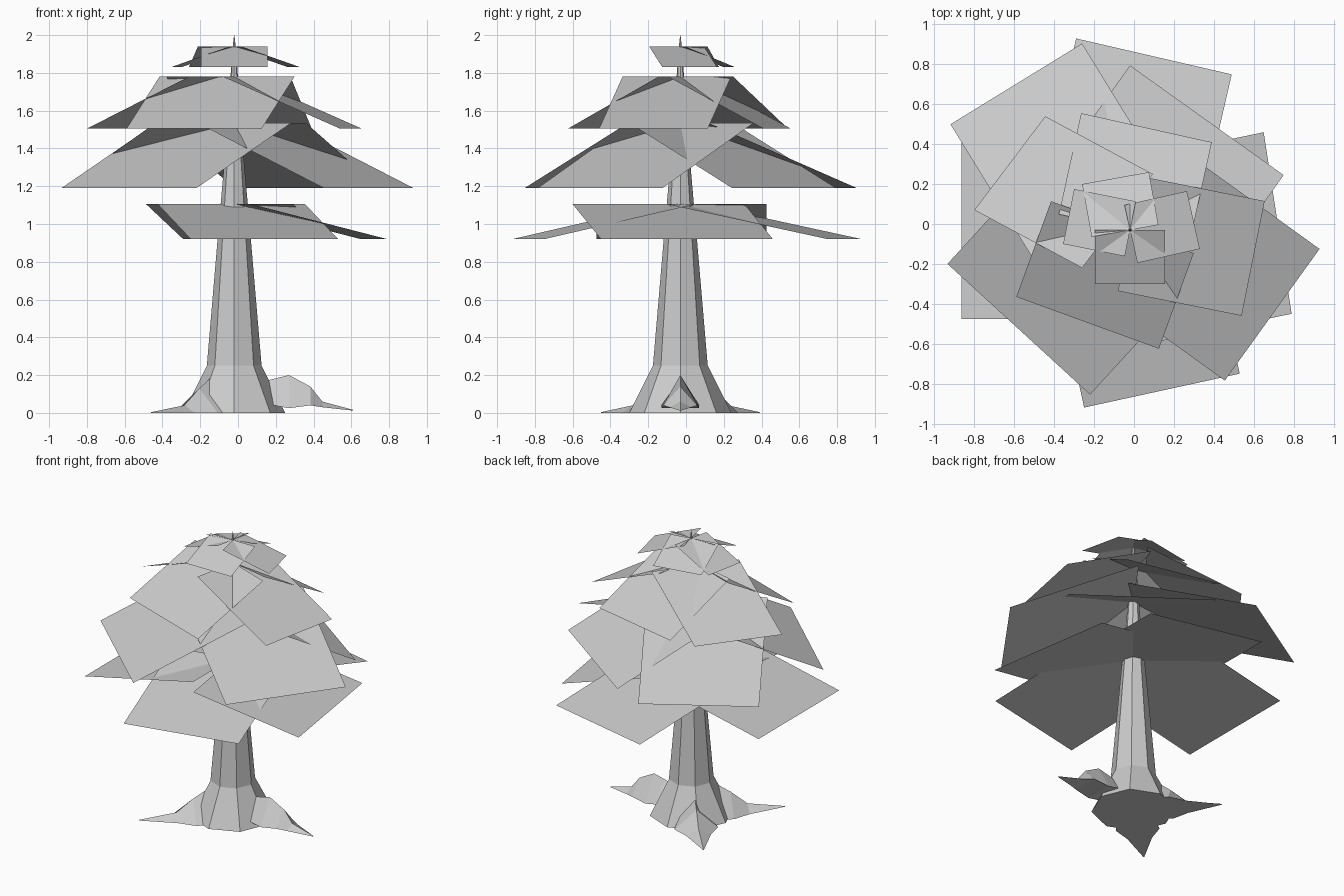
import bpy
import bmesh
from math import cos, sin, tau
from mathutils import Vector

cube = bpy.data.objects.get("Cube")
if cube:
    bpy.data.objects.remove(cube)

AXIS = Vector((-0.02, -0.03))      # trunk axis in plan

# Single flat colour
grey = bpy.data.materials.new("plain_grey")
grey.use_nodes = True
COLOUR = (0.6, 0.6, 0.6, 1)
grey.diffuse_color = COLOUR
grey.node_tree.nodes["Principled BSDF"].inputs["Base Color"].default_value = COLOUR


def finish(name, bm):
    mesh = bpy.data.meshes.new(name)
    bm.to_mesh(mesh)
    bm.free()
    mesh.materials.append(grey)
    obj = bpy.data.objects.new(name, mesh)
    bpy.context.collection.objects.link(obj)
    return obj


def loft(name, sections):
    """Skin a row of equal-sided closed sections and cap both ends."""
    bm = bmesh.new()
    rings = [[bm.verts.new(p) for p in s] for s in sections]
    n = len(rings[0])
    for a, b in zip(rings, rings[1:]):
        for i in range(n):
            j = (i + 1) % n
            bm.faces.new((a[i], a[j], b[j], b[i]))
    bm.faces.new(rings[0])
    bm.faces.new(rings[-1])
    bmesh.ops.recalc_face_normals(bm, faces=bm.faces)
    return finish(name, bm)


def foliage_tier(name, low, high, cards):
    """Flat rectangular cards sloping from the trunk axis to an outer edge."""
    bm = bmesh.new()
    for a, b, *slide in cards:
        a, b = Vector(a), Vector(b)
        edge = (b - a).normalized()
        out = Vector((edge.y, -edge.x))
        inward = Vector(slide[0]) if slide else -out * (a - AXIS).dot(out)
        corners = [(a, low), (b, low), (b + inward, high), (a + inward, high)]
        face = bm.faces.new([bm.verts.new((p.x, p.y, z)) for p, z in corners])
        face.normal_update()
        if face.normal.z < 0:
            face.normal_flip()
    return finish(name, bm)


def root(name, tip, stations):
    """Three-sided root; stations are fraction, half width, bottom, top."""
    reach = Vector(tip) - AXIS
    side = Vector((-reach.y, reach.x)).normalized()
    sections = []
    for t, half, bottom, top in stations:
        mid = AXIS + reach * t
        l, r = mid + side * half, mid - side * half
        sections.append([(l.x, l.y, bottom), (mid.x, mid.y, top), (r.x, r.y, bottom)])
    return loft(name, sections)


# Eight-sided trunk with a flared foot
profile = [(0, 0.27), (0.12, 0.21), (0.25, 0.145), (0.92, 0.088),
           (1.4, 0.046), (1.92, 0.01), (2.0, 0.001)]
loft("trunk", [[(AXIS.x + r * cos(tau * i / 8), AXIS.y + r * sin(tau * i / 8), z)
                for i in range(8)] for z, r in profile])

# Spreading roots and the humped root
spread = [(0.15, 0.12, 0, 0.24), (0.42, 0.14, 0, 0.13),
          (0.6, 0.08, 0, 0.04), (1, 0.002, 0, 0.004)]
root("front_root", (-0.46, -0.45), spread)
root("back_root", (-0.41, 0.39), spread)
root("humped_root", (0.61, -0.03),
     [(0.2, 0.08, 0.06, 0.16), (0.33, 0.1, 0.04, 0.18), (0.46, 0.1, 0.025, 0.2),
      (0.64, 0.09, 0.04, 0.14), (0.74, 0.06, 0.03, 0.06), (1, 0.002, 0.012, 0.016)])

# Foliage tiers, bottom to top
foliage_tier("bottom_foliage", 0.92, 1.105, [
    ((-0.25, -0.92), (0.53, -0.75)),
    ((0.79, -0.45), (0.65, 0.46), (-0.72, -0.15)),
    ((0.49, 0.75), (-0.29, 0.93)),
    ((-0.865, 0.425), (-0.865, -0.475)),
])
foliage_tier("lower_foliage", 1.19, 1.535, [
    ((-0.935, -0.2), (-0.22, -0.855)),
    ((0.455, -0.785), (0.93, -0.125)),
    ((0.75, 0.245), (-0.02, 0.795)),
    ((-0.26, 0.905), (-0.92, 0.5)),
])
foliage_tier("upper_foliage", 1.505, 1.78, [
    ((-0.59, -0.365), (0.125, -0.625)),
    ((0.54, -0.46), (0.655, 0.115)),
    ((0.39, 0.41), (-0.265, 0.555)),
    ((-0.445, 0.54), (-0.8, 0.07), (0.54, -0.29)),
])
foliage_tier("top_foliage", 1.83, 1.94, [
    ((-0.195, -0.3), (0.155, -0.3)),
    ((0.33, -0.125), (0.265, 0.165)),
    ((0.075, 0.26), (-0.26, 0.2)),
    ((-0.3, 0.175), (-0.355, -0.1)),
])
